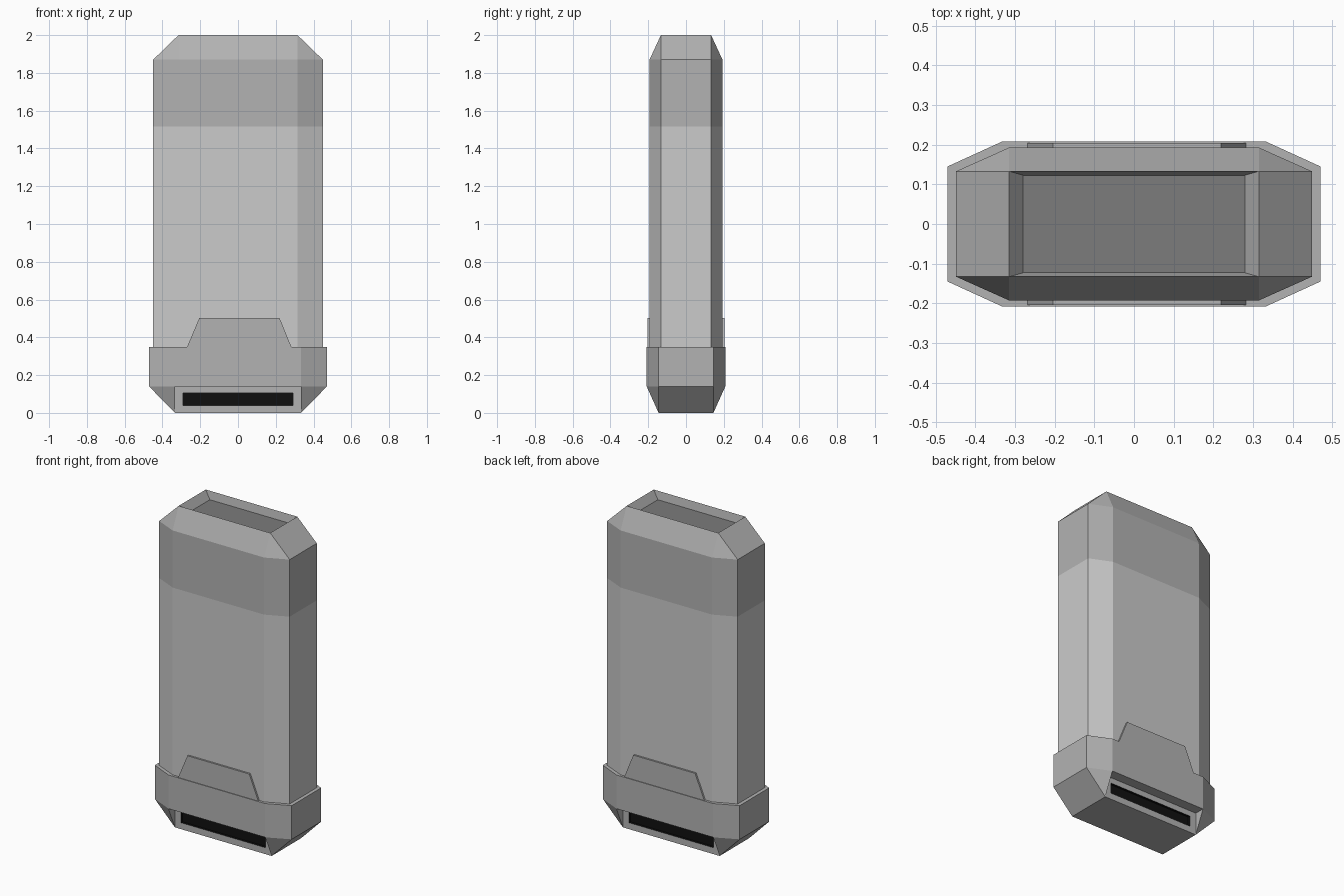
import bpy, bmesh

if "Cube" in bpy.data.objects:
    bpy.data.objects.remove(bpy.data.objects["Cube"])


def material(name, v):
    m = bpy.data.materials.new(name)
    m.diffuse_color = (v, v, v, 1)
    m.use_nodes = True
    m.node_tree.nodes["Principled BSDF"].inputs["Base Color"].default_value = m.diffuse_color
    return m


mid = material("mid_grey", 0.45)
dark = material("dark_grey", 0.2)
black = material("black", 0.005)


def octagon(hx, hy, cx, cy, z):
    """Chamfered rectangle; with hx == cx and hy == cy it is a plain rectangle."""
    return [(cx, hy, z), (-cx, hy, z), (-hx, cy, z), (-hx, -cy, z),
            (-cx, -hy, z), (cx, -hy, z), (hx, -cy, z), (hx, cy, z)]


def loft(rings, cap_first=False, cap_last=False):
    bm = bmesh.new()
    loops = [[bm.verts.new(p) for p in octagon(*r)] for r in rings]
    for a, b in zip(loops, loops[1:]):
        for i in range(8):
            j = (i + 1) % 8
            bm.faces.new((a[i], a[j], b[j], b[i]))
    if cap_first:
        bm.faces.new(loops[0][::-1])
    if cap_last:
        bm.faces.new(loops[-1])
    bmesh.ops.remove_doubles(bm, verts=bm.verts, dist=1e-4)
    return bm


def finish(bm, name, mats=()):
    me = bpy.data.meshes.new(name)
    bm.normal_update()
    bm.to_mesh(me)
    bm.free()
    for m in mats:
        me.materials.append(m)
    ob = bpy.data.objects.new(name, me)
    bpy.context.collection.objects.link(ob)
    return ob


BODY = (0.449, 0.193, 0.315, 0.133)
BASE = (0.471, 0.208, 0.333, 0.145)
FOOT = (0.333, 0.145, 0.333, 0.145)
SEAM = 1.515

# main body
finish(loft([(*BODY, 0.35), (*BODY, SEAM)]), "body")

# upper cap with chamfered shoulders and sunken top panel
bm = loft([(*BODY, SEAM), (*BODY, 1.87), (0.315, 0.133, 0.315, 0.133, 2.0),
           (0.28, 0.123, 0.28, 0.123, 1.95)], cap_last=True)
for f in bm.faces:
    if all(abs(v.co.z - 1.95) < 1e-4 for v in f.verts):
        f.material_index = 1
finish(bm, "top_cap", [mid, dark])

# base collar with ledge, notched front and back, and a slot in each notch
bm = loft([(*FOOT, 0), (*BASE, 0.14), (*BASE, 0.35), (*BODY, 0.35)], cap_first=True)
for s in (-1, 1):
    def corner(x, y, z):
        return min(bm.verts, key=lambda v: (v.co.x - x) ** 2 + (v.co.y - y) ** 2 + (v.co.z - z) ** 2)
    al, ar = (corner(x, s * 0.208, 0.14) for x in (-0.333, 0.333))
    bl, br = (corner(x, s * 0.145, 0) for x in (-0.333, 0.333))
    bm.faces.remove(next(f for f in bm.faces if set(f.verts) == {al, ar, bl, br}))
    cl, cr = (bm.verts.new((x, s * 0.145, 0.14)) for x in (-0.333, 0.333))
    # slot mouth and slot floor
    rim = [bl, br, cr, cl]
    box = ((-0.29, 0.04), (0.29, 0.04), (0.29, 0.105), (-0.29, 0.105))
    mouth, floor = ([bm.verts.new((x, s * y, z)) for x, z in box] for y in (0.145, 0.13))
    faces = [(al, ar, cr, cl), (al, cl, bl), (ar, br, cr)]
    faces += [(rim[i], rim[i - 3], mouth[i - 3], mouth[i]) for i in range(4)]
    slot = [(mouth[i], mouth[i - 3], floor[i - 3], floor[i]) for i in range(4)] + [tuple(floor)]
    for f in faces:
        bm.faces.new(f)
    for f in slot:
        bm.faces.new(f).material_index = 1
bmesh.ops.recalc_face_normals(bm, faces=bm.faces)
finish(bm, "base_collar", [mid, black])

# trapezoid tabs rising from the collar
for s, name in ((-1, "front_tab"), (1, "back_tab")):
    bm = bmesh.new()
    outline = ((-0.27, 0.348), (0.283, 0.348), (0.22, 0.502), (-0.205, 0.502))
    face = bm.faces.new([bm.verts.new((x, s * 0.19, z)) for x, z in outline])
    ext = bmesh.ops.extrude_face_region(bm, geom=[face])["geom"]
    for v in ext:
        if isinstance(v, bmesh.types.BMVert):
            v.co.y = s * 0.204
    bmesh.ops.recalc_face_normals(bm, faces=bm.faces)
    finish(bm, name, [mid])
